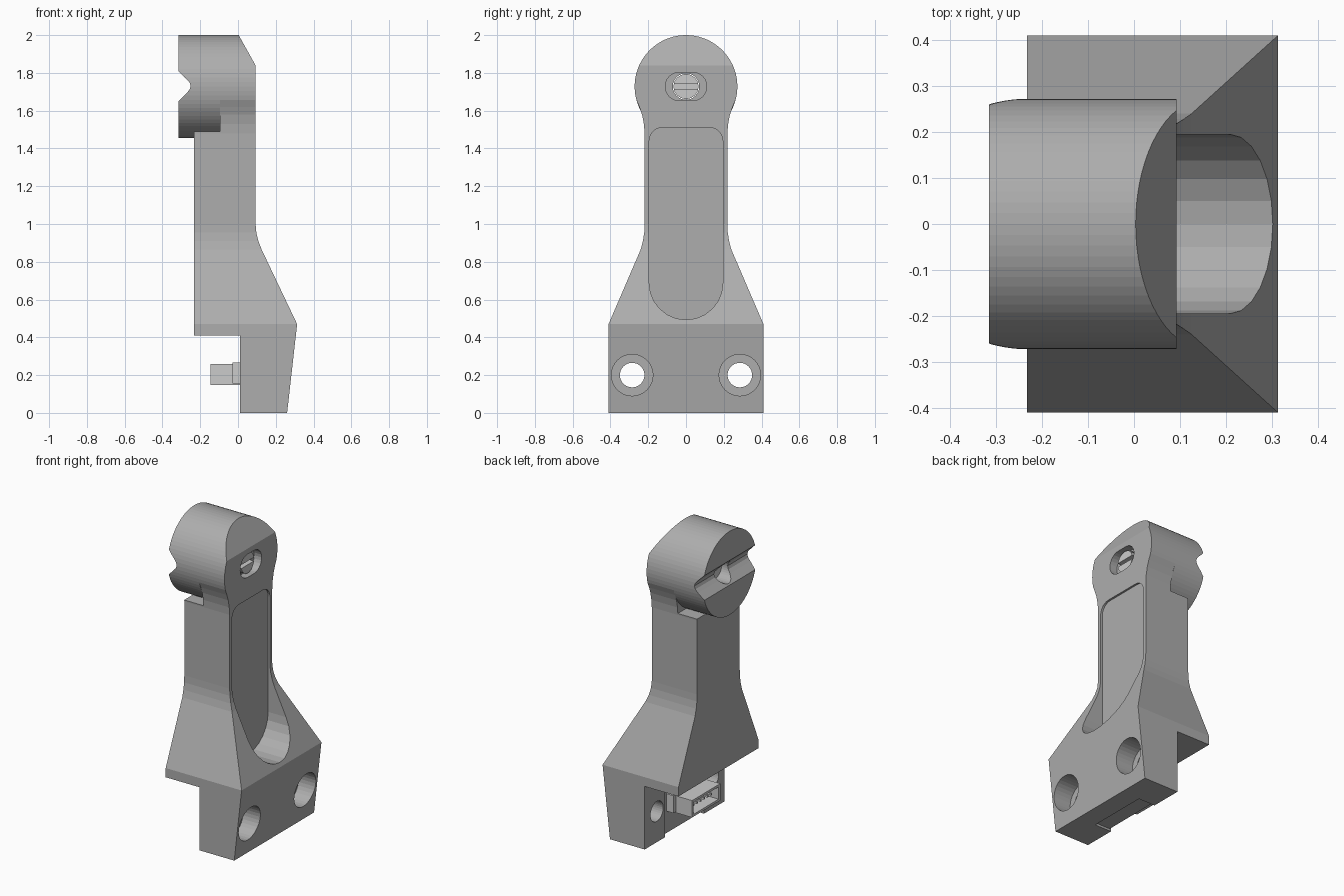
import bpy, bmesh
from math import sin, cos, radians

if "Cube" in bpy.data.objects:
    bpy.data.objects.remove(bpy.data.objects["Cube"])


def material(name, v):
    m = bpy.data.materials.new(name)
    m.diffuse_color = (v, v, v, 1)
    m.use_nodes = True
    m.node_tree.nodes["Principled BSDF"].inputs["Base Color"].default_value = m.diffuse_color
    return m


DARK = material("dark_grey", 0.42)
LIGHT = material("light_grey", 0.72)


def arc(cx, cy, r, a0, a1, n):
    return [(cx + r * cos(radians(a0 + (a1 - a0) * i / n)),
             cy + r * sin(radians(a0 + (a1 - a0) * i / n))) for i in range(n + 1)]


def prism(name, pts, axis, lo, hi, mat=DARK):
    """Extrude a profile: axis 'x' takes (y, z) points, axis 'y' takes (x, z)."""
    place = (lambda p, d: (d, p[0], p[1])) if axis == 'x' else (lambda p, d: (p[0], d, p[1]))
    bm = bmesh.new()
    a = [bm.verts.new(place(p, lo)) for p in pts]
    b = [bm.verts.new(place(p, hi)) for p in pts]
    bm.faces.new(a)
    bm.faces.new(b)
    for i in range(len(pts)):
        j = (i + 1) % len(pts)
        bm.faces.new((a[i], a[j], b[j], b[i]))
    bmesh.ops.recalc_face_normals(bm, faces=bm.faces)
    me = bpy.data.meshes.new(name)
    bm.to_mesh(me)
    bm.free()
    me.materials.append(mat)
    ob = bpy.data.objects.new(name, me)
    bpy.context.collection.objects.link(ob)
    return ob


def circle(y, z, r, n=32):
    return arc(y, z, r, 0, 360, n)[:-1]


def rect(y0, y1, z0, z1):
    return [(y0, z0), (y1, z0), (y1, z1), (y0, z1)]


def boolean(ob, cutter, op='DIFFERENCE'):
    cutter.data.materials.clear()
    cutter.data.materials.append(ob.data.materials[0])
    m = ob.modifiers.new(op.lower(), 'BOOLEAN')
    m.operation, m.object, m.solver = op, cutter, 'EXACT'
    bpy.context.view_layer.objects.active = ob
    bpy.ops.object.modifier_apply(modifier=m.name)
    bpy.data.objects.remove(cutter)


HZ, HR = 1.728, 0.272  # head centre height and radius

# Bracket body: side profile intersected with the front outline
side = [(0.01, 0), (0.26, 0), (0.313, 0.47), (0.125, 0.865), (0.108, 0.91), (0.097, 0.955),
        (0.093, 1.0), (0.093, 1.84), (-0.002, 2.01), (-0.095, 2.01), (-0.095, 1.49),
        (-0.233, 1.49), (-0.233, 0.41), (0.01, 0.41)]
body = prism("bracket_body", side, 'y', -0.6, 0.6)
flank = [(0.41, -0.1), (0.41, 0.47), (0.24, 0.865), (0.228, 0.91), (0.221, 0.955), (0.219, 1.0),
         (0.219, 1.48), (0.223, 1.53), (0.233, 1.58), (0.247, 1.62)]
half = flank + arc(0, HZ, HR, -15, 90, 21)
outline = half + [(-y, z) for y, z in reversed(half[:-1])]
boolean(body, prism("cut", outline, 'x', -1, 1), 'INTERSECT')

# Shallow front pocket with round bottom
pocket = (arc(0, 0.688, 0.195, 180, 360, 12) + arc(0.125, 1.44, 0.07, 0, 90, 6)
          + arc(-0.125, 1.44, 0.07, 90, 180, 6))
boolean(body, prism("cut", pocket, 'x', 0.08, 0.6))

# Counterbored mounting holes
for s in (-1, 1):
    boolean(body, prism("cut", circle(s * 0.285, 0.2, 0.065), 'x', -0.2, 0.6))
    boolean(body, prism("cut", circle(s * 0.285, 0.2, 0.11), 'x', 0.16, 0.6))

# Board recess at the back of the foot
boolean(body, prism("cut", rect(-0.2, 0.2, -0.1, 0.405), 'x', -0.1, 0.13))

# Oval opening and bore in the head front
oval = arc(0.035, HZ, 0.075, -90, 90, 12) + arc(-0.035, HZ, 0.075, 90, 270, 12)
boolean(body, prism("cut", oval, 'x', 0.04, 0.3))
boolean(body, prism("cut", circle(0, HZ, 0.07), 'x', -0.5, 0.3))

# Round clamp head with a V groove across its rear face
head = prism("clamp_head", circle(0, HZ, HR, 72), 'x', -0.315, -0.095)
groove = [(-0.4, 1.895), (-0.275, 1.77), (-0.257, 1.75), (-0.25, 1.73),
          (-0.257, 1.71), (-0.275, 1.69), (-0.4, 1.565)]
boolean(head, prism("cut", groove, 'y', -0.5, 0.5))
boolean(head, prism("cut", circle(0, HZ, 0.07), 'x', -0.5, 0.1))

# Slotted screw inside the bore
screw = prism("clamp_screw", circle(0, HZ, 0.066), 'x', -0.21, 0.07, LIGHT)
boolean(screw, prism("cut", rect(-0.1, 0.1, HZ - 0.012, HZ + 0.012), 'x', 0.04, 0.2))

# Board nearly flush in its recess, and pin connector
prism("circuit_board", rect(-0.197, 0.197, 0.012, 0.4), 'x', 0.022, 0.12)
shell = prism("connector_shell", rect(-0.145, 0.145, 0.148, 0.258), 'x', -0.145, 0.03, LIGHT)
boolean(shell, prism("cut", rect(-0.128, 0.128, 0.163, 0.243), 'x', -0.3, -0.03))
for i in range(6):
    y = -0.09 + i * 0.036
    prism("connector_pin", rect(y - 0.006, y + 0.006, 0.197, 0.209), 'x', -0.12, -0.02, LIGHT)
for s in (-1, 1):
    prism("connector_tab", rect(s * 0.158 - 0.012, s * 0.158 + 0.012, 0.155, 0.268),
          'x', -0.03, 0.03, LIGHT)
